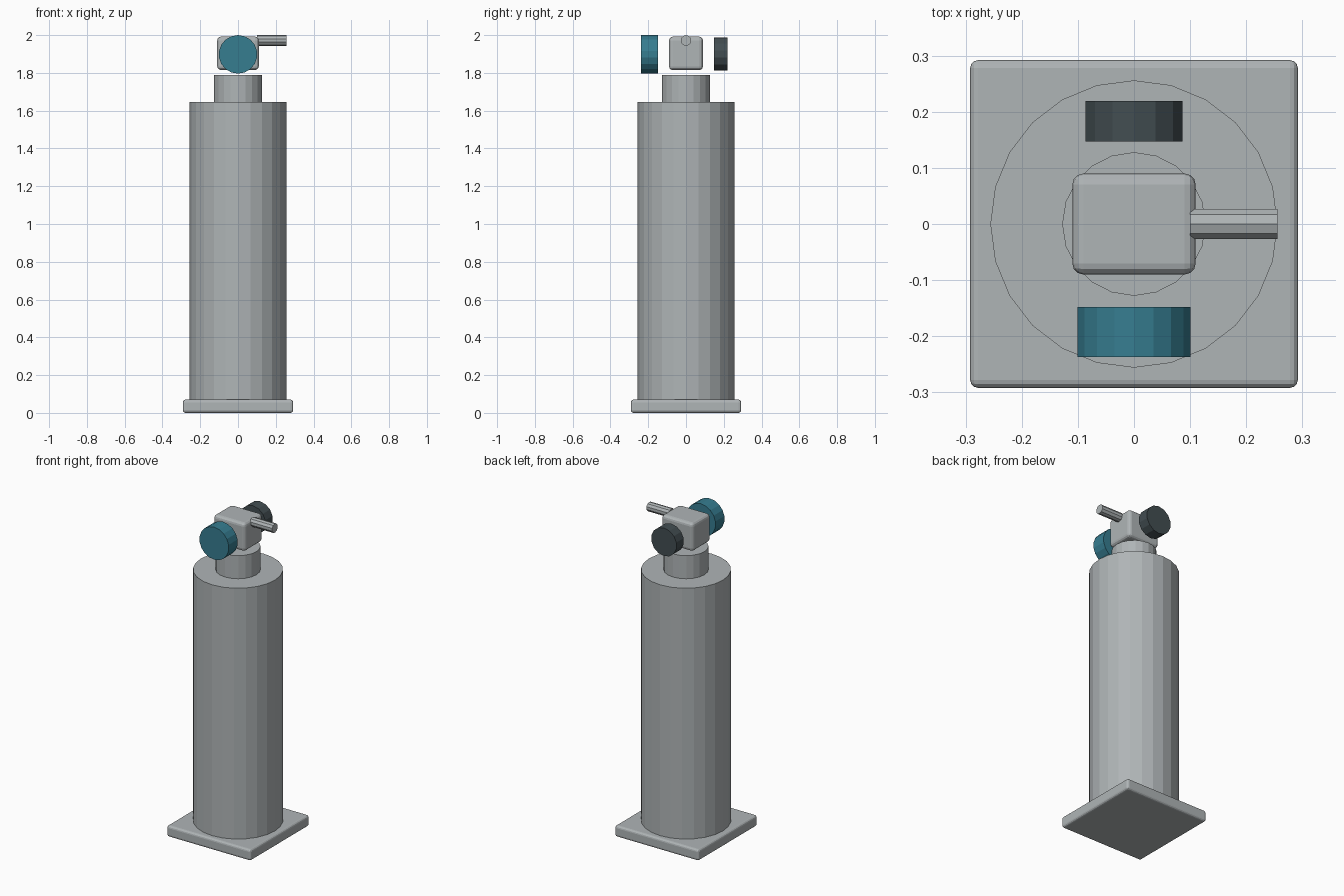
import bpy
from math import pi

cube = bpy.data.objects.get("Cube")
if cube:
    bpy.data.objects.remove(cube, do_unlink=True)


def make_material(name, color):
    mat = bpy.data.materials.new(name)
    mat.use_nodes = True
    mat.diffuse_color = (*color, 1)
    mat.node_tree.nodes["Principled BSDF"].inputs["Base Color"].default_value = (*color, 1)
    return mat


grey = make_material("light_grey_metal", (0.43, 0.46, 0.47))
teal = make_material("teal_paint", (0.037, 0.205, 0.28))
dark = make_material("dark_grey_rubber", (0.055, 0.075, 0.083))


def finish(name, mat):
    obj = bpy.context.object
    obj.name = name
    obj.data.materials.append(mat)
    return obj


def cylinder(name, mat, sides, radius, axis, start, end, center):
    """Flat-sided cylinder from start to end along an axis through center."""
    location = list(center)
    location["XYZ".index(axis)] = (start + end) / 2
    rotation = {"X": (pi / 2, 0, pi / 2), "Y": (pi / 2, 0, 0), "Z": (0, 0, 0)}[axis]
    bpy.ops.mesh.primitive_cylinder_add(
        vertices=sides, radius=radius, depth=end - start,
        location=location, rotation=rotation)
    return finish(name, mat)


def rounded_box(name, mat, size, bottom, bevel):
    """Box centred on the vertical axis with softened edges."""
    bpy.ops.mesh.primitive_cube_add(size=1, location=(0, 0, bottom + size[2] / 2))
    obj = finish(name, mat)
    obj.scale = size
    bpy.ops.object.transform_apply(location=False, rotation=False, scale=True)
    mod = obj.modifiers.new("soft_edges", "BEVEL")
    mod.width = bevel
    mod.segments = 3
    return obj


# Square foot, tank and neck
rounded_box("base_plate", grey, (0.584, 0.584, 0.07), 0, 0.014)
cylinder("tank", grey, 24, 0.256, "Z", 0.07, 1.645, (0, 0, 0))
cylinder("neck", grey, 20, 0.128, "Z", 1.645, 1.79, (0, 0, 0))

# Valve head with its side outlet
rounded_box("valve_body", grey, (0.22, 0.18, 0.177), 1.815, 0.02)
cylinder("outlet_pipe", grey, 10, 0.0285, "X", 0.1, 0.256, (0, 0, 1.9715))

# Knobs in front of and behind the valve
cylinder("front_knob", teal, 18, 0.102, "Y", -0.237, -0.148, (0, 0, 1.898))
cylinder("rear_knob", dark, 14, 0.0885, "Y", 0.147, 0.219, (0, 0, 1.9))
